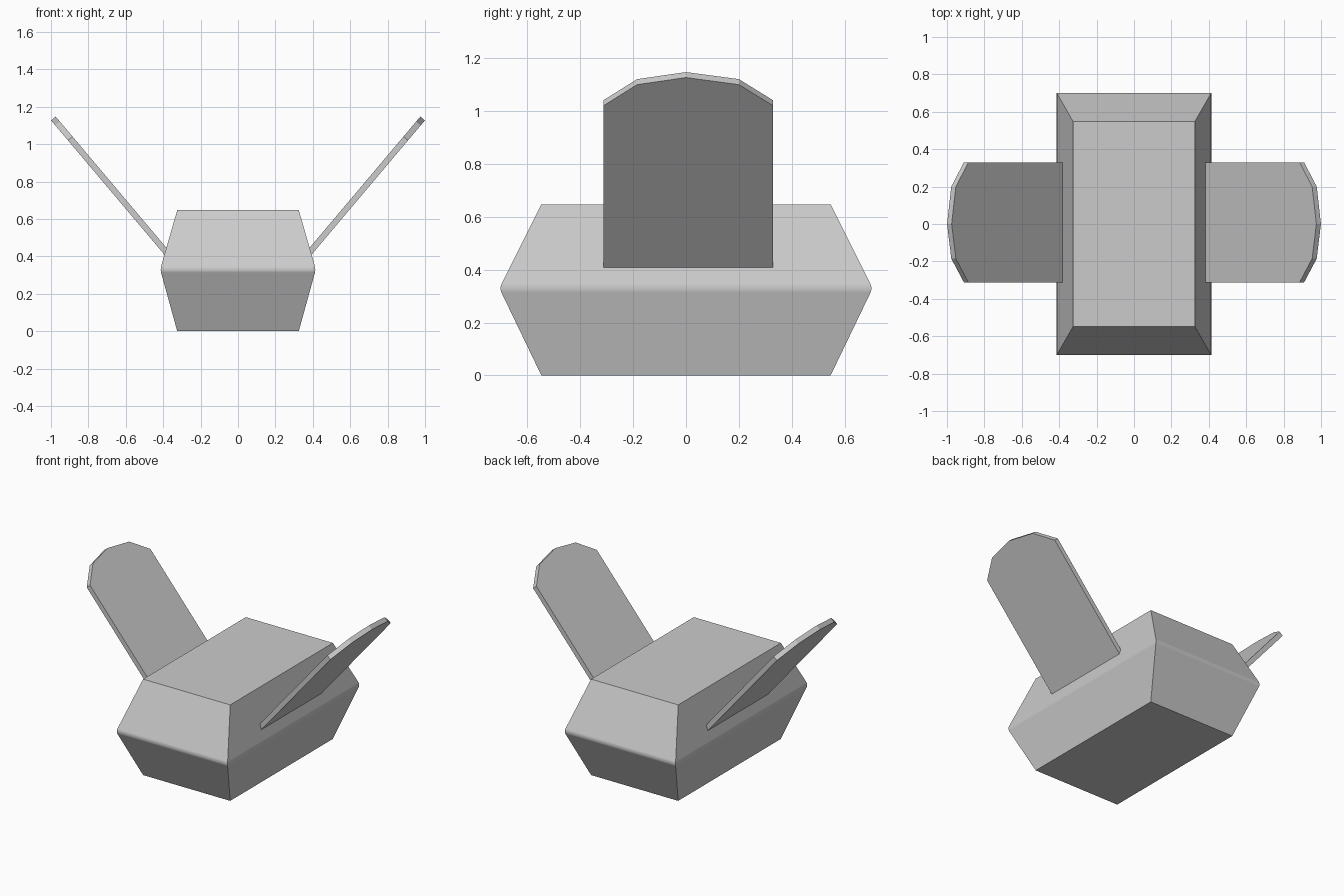
import bpy, bmesh
from mathutils import Vector

if "Cube" in bpy.data.objects:
    bpy.data.objects.remove(bpy.data.objects["Cube"])


def make_object(name, bm):
    bmesh.ops.recalc_face_normals(bm, faces=bm.faces)
    mesh = bpy.data.meshes.new(name)
    bm.to_mesh(mesh)
    bm.free()
    obj = bpy.data.objects.new(name, mesh)
    bpy.context.collection.objects.link(obj)
    return obj


# Body: stacked rectangles (half x, half y, z), widest at the waist
bm = bmesh.new()
rings = []
for hx, hy, z in [(0.325, 0.547, 0), (0.416, 0.706, 0.33), (0.325, 0.547, 0.647)]:
    rings.append([bm.verts.new((sx * hx, sy * hy, z))
                  for sx, sy in [(-1, -1), (1, -1), (1, 1), (-1, 1)]])
bm.faces.new(rings[0][::-1])
bm.faces.new(rings[-1])
for low, high in zip(rings, rings[1:]):
    for i in range(4):
        j = (i + 1) % 4
        bm.faces.new((low[i], low[j], high[j], high[i]))

# Soft waist edge: only the middle loop is bevelled
weight = bm.edges.layers.float.new("bevel_weight_edge")
for edge in bm.edges:
    if all(v in rings[1] for v in edge.verts):
        edge[weight] = 1.0
body = make_object("body", bm)
bpy.context.view_layer.objects.active = body
body.select_set(True)
bpy.ops.object.shade_smooth_by_angle()
bevel = body.modifiers.new("waist_bevel", 'BEVEL')
bevel.limit_method = 'WEIGHT'
bevel.width = 0.018
bevel.segments = 3
bevel.harden_normals = True

# Flaps: thin slabs with a five-point rounded tip, leaning outward
OUTLINE = [(-0.03, -0.313), (0.805, -0.313), (0.91, -0.185), (0.945, 0.0),
           (0.91, 0.2), (0.805, 0.33), (-0.03, 0.33)]  # (along slope, y)
THICKNESS = 0.032


def make_flap(name, side):
    along = Vector((side * 0.645, 0, 0.764))
    inward = Vector((-side * 0.764, 0, 0.645)) * THICKNESS
    base = Vector((side * 0.39, 0, 0.405))
    bm = bmesh.new()
    face = bm.faces.new([bm.verts.new(base + along * u + Vector((0, y, 0)))
                         for u, y in OUTLINE])
    grown = bmesh.ops.extrude_face_region(bm, geom=[face], use_keep_orig=True)
    verts = [g for g in grown["geom"] if isinstance(g, bmesh.types.BMVert)]
    bmesh.ops.translate(bm, verts=verts, vec=inward)
    return make_object(name, bm)


make_flap("right_flap", 1)
make_flap("left_flap", -1)
